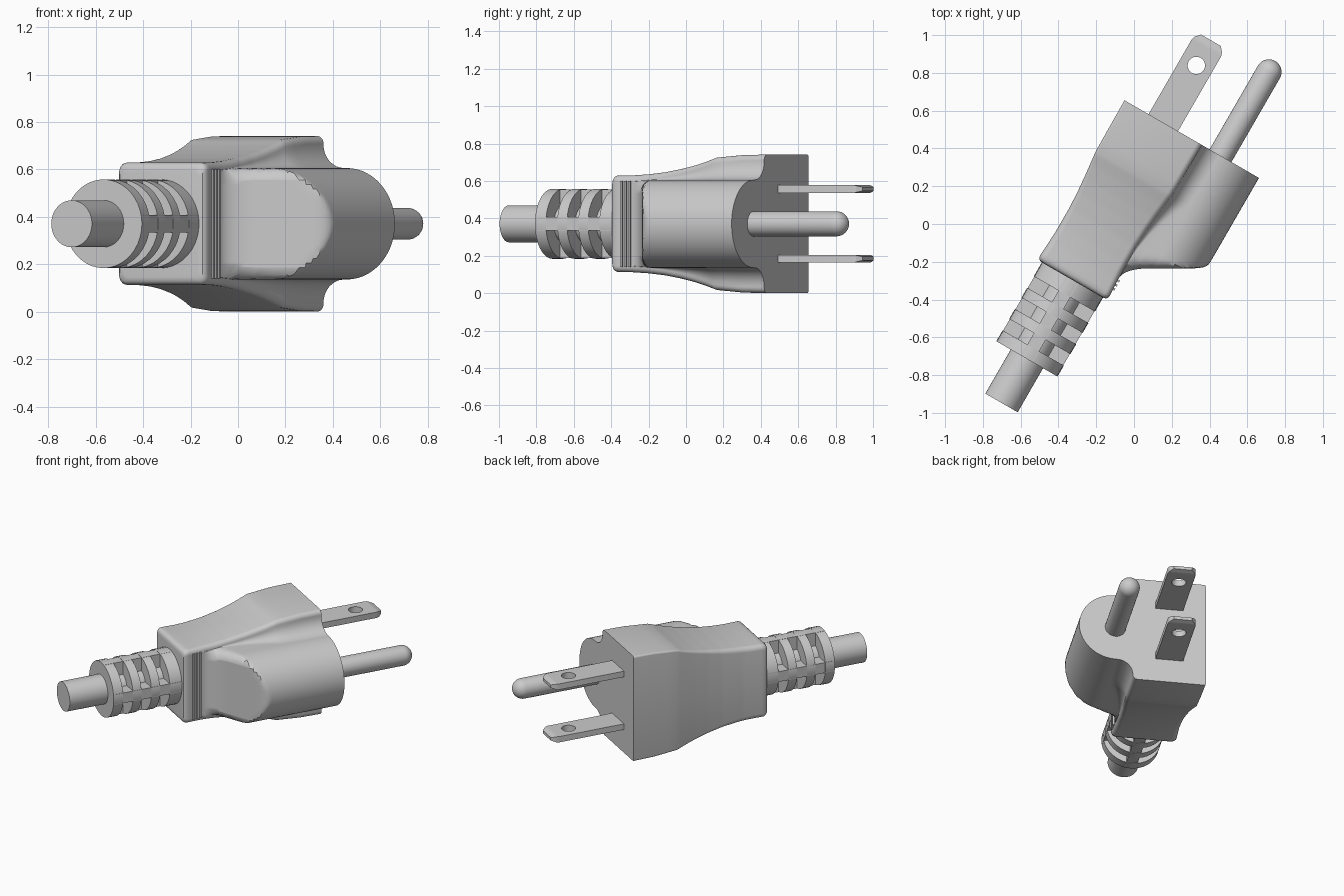
import bpy, bmesh
from math import sin, cos, pi, radians, sqrt
from mathutils import Matrix

if "Cube" in bpy.data.objects:
    bpy.data.objects.remove(bpy.data.objects["Cube"])

# Local frame: x across the plug, y along it towards the prongs, z up from its middle
PLACE = Matrix.Translation((0, 0, 0.371)) @ Matrix.Rotation(radians(-30), 4, 'Z')
AX = -0.134           # cord and blade axis across the plug
PIN = 0.216           # ground pin axis


def finish(name, bm, angle=32):
    bmesh.ops.remove_doubles(bm, verts=bm.verts, dist=0.0004)
    bmesh.ops.recalc_face_normals(bm, faces=bm.faces)
    me = bpy.data.meshes.new(name)
    bm.to_mesh(me)
    bm.free()
    me.shade_smooth()
    me.set_sharp_from_angle(angle=radians(angle))
    ob = bpy.data.objects.new(name, me)
    bpy.context.collection.objects.link(ob)
    ob.matrix_world = PLACE
    return ob


def skin(bm, rings):
    loops = [[bm.verts.new(p) for p in r] for r in rings]
    n = len(loops[0])
    for a, b in zip(loops, loops[1:]):
        for i in range(n):
            j = (i + 1) % n
            bm.faces.new((a[i], a[j], b[j], b[i]))
    bm.faces.new(loops[0])
    bm.faces.new(loops[-1][::-1])


def lathe(bm, x, profile, n=40):
    skin(bm, [[(x + r * cos(2 * pi * i / n), s, r * sin(2 * pi * i / n))
               for i in range(n)] for r, s in profile])


def box(bm, size, loc):
    bmesh.ops.create_cube(bm, size=1, matrix=Matrix.Translation(loc) @ Matrix.Diagonal((*size, 1)))


def interp(table, s):
    for (a, u), (b, v) in zip(table, table[1:]):
        if s >= b:
            return u + (v - u) * (a - s) / (a - b)
    return table[-1][1]


def smax(a, b, k):
    h = max(k - abs(a - b), 0) / k
    return max(a, b) + h * h * k / 4


# Moulded body: block and ground lobe lofted together along the plug
HEIGHT = [(0.542, 0.37), (0.4, 0.368), (0.233, 0.354), (0.16, 0.331), (0.08, 0.31),
          (0, 0.293), (-0.1, 0.276), (-0.2, 0.265), (-0.3, 0.259), (-0.42, 0.257)]
WIDTH = [(0.542, 0.237), (0.233, 0.234), (0.1, 0.219), (0, 0.21), (-0.1, 0.205),
         (-0.25, 0.205), (-0.42, 0.215)]


def section(s, inset=0.0):
    hb = interp(HEIGHT, s) - inset
    w = interp(WIDTH, s) - inset
    left, right = AX - w, AX + w
    cl, c = 0.012 + 0.022 * min(1, max(0, (0.25 - s) / 0.5)), 0.03
    hl = min(0.235, hb - c - 0.004)
    rf = min(0.1, hb - c - hl)
    line = 0.117 + 1.732 * (s + 0.2035)          # slanted rear face of the lobe
    cut = smax(line, right, 0.12) if inset == 0 else right
    limit = -smax(-cut, -0.451, 0.06)
    pts = [(left, 0)]
    for i in range(6):
        a = pi / 2 * i / 5
        pts.append((left + cl - cl * cos(a), hb - cl + cl * sin(a)))
    for i in range(6):
        a = pi / 2 * i / 5
        pts.append((right - c + c * sin(a), hb - c + c * cos(a)))
    for i in range(9):
        a = pi / 2 * i / 8
        pts.append((min(limit, right + rf - rf * cos(a)), hl + rf - rf * sin(a)))
    lobe = [(right + rf + (PIN - right - rf) * i / 3, hl) for i in range(1, 3)]
    lobe += [(PIN + 0.235 * sin(pi / 2 * i / 14), hl * cos(pi / 2 * i / 14)) for i in range(15)]
    r = 0.05
    for t, z in lobe:
        t = min(t, limit)
        d = min(r, max(0, (cut - t) * 0.5))
        pts.append((t, max(0, min(z, hl - r + sqrt(r * r - (r - d) ** 2)))))
    full = pts + [(t, -z) for t, z in pts[-2:0:-1]]
    return [(t, s, z) for t, z in full]


stations = [0.542, 0.4, 0.3, 0.233] + [0.21 - 0.015 * i for i in range(40)]
rings = [section(s) for s in stations]
rings += [section(s, o) for s, o in ((-0.395, 0.0001), (-0.408, 0.005), (-0.417, 0.014), (-0.42, 0.03))]
bm = bmesh.new()
skin(bm, rings)
finish("plug_body", bm)

# Fine grip ribs on the side of the body
bm = bmesh.new()
for s in (-0.302, -0.327, -0.352):
    box(bm, (0.02, 0.012, 0.46), (AX + 0.21, s, 0))
finish("grip_ribs", bm)

# Strain relief: discs joined by a core and a cross-shaped spine
bm = bmesh.new()
for a, b in ((-0.41, -0.505), (-0.575, -0.635), (-0.705, -0.765), (-0.835, -0.902)):
    lathe(bm, AX, [(0.187, a), (0.187, b)])
for size in ((0.368, 0.47, 0.072), (0.072, 0.47, 0.368)):
    box(bm, size, (AX, -0.66, 0))
finish("strain_relief", bm)

# Cord, running through the relief
bm = bmesh.new()
lathe(bm, AX, [(0.099, -0.41), (0.099, -1.171)])
finish("cord", bm)

# Round-ended ground pin
bm = bmesh.new()
dome = [(0.067 * cos(pi / 2 * i / 9), 1.054 + 0.067 * sin(pi / 2 * i / 9)) for i in range(9)]
lathe(bm, PIN, [(0.067, 0.53)] + dome + [(0.004, 1.121)], 32)
finish("ground_pin", bm)

# Flat blades with a hole and a tapered tip
outline = [(-0.09, 0.53), (0.09, 0.53), (0.09, 1.0), (0.083, 1.02), (0.06, 1.046),
           (-0.06, 1.046), (-0.083, 1.02), (-0.09, 1.0)]
hole = [(0.046 * cos(2 * pi * i / 28), 0.892 + 0.046 * sin(2 * pi * i / 28)) for i in range(28)]
for name, z in (("upper_blade", 0.186), ("lower_blade", -0.186)):
    cu = bpy.data.curves.new(name + "_outline", 'CURVE')
    cu.dimensions, cu.fill_mode, cu.extrude = '2D', 'BOTH', 0.0205
    for loop in (outline, hole):
        sp = cu.splines.new('POLY')
        sp.points.add(len(loop) - 1)
        for p, (x, y) in zip(sp.points, loop):
            p.co = (x + AX, y, 0, 1)
        sp.use_cyclic_u = True
    tmp = bpy.data.objects.new(name + "_outline", cu)
    bpy.context.collection.objects.link(tmp)
    dg = bpy.context.evaluated_depsgraph_get()
    me = bpy.data.meshes.new_from_object(tmp.evaluated_get(dg))
    bm = bmesh.new()
    bm.from_mesh(me)
    bpy.data.objects.remove(tmp)
    bpy.data.meshes.remove(me)
    bmesh.ops.remove_doubles(bm, verts=bm.verts, dist=0.0004)
    bmesh.ops.bisect_plane(bm, geom=bm.verts[:] + bm.edges[:] + bm.faces[:],
                           plane_co=(0, 1.012, 0), plane_no=(0, 1, 0))
    for v in bm.verts:
        if v.co.y > 1.013:
            v.co.z *= 1 - 0.5 * (v.co.y - 1.012) / 0.034
        v.co.z += z
    finish(name, bm, 20)
